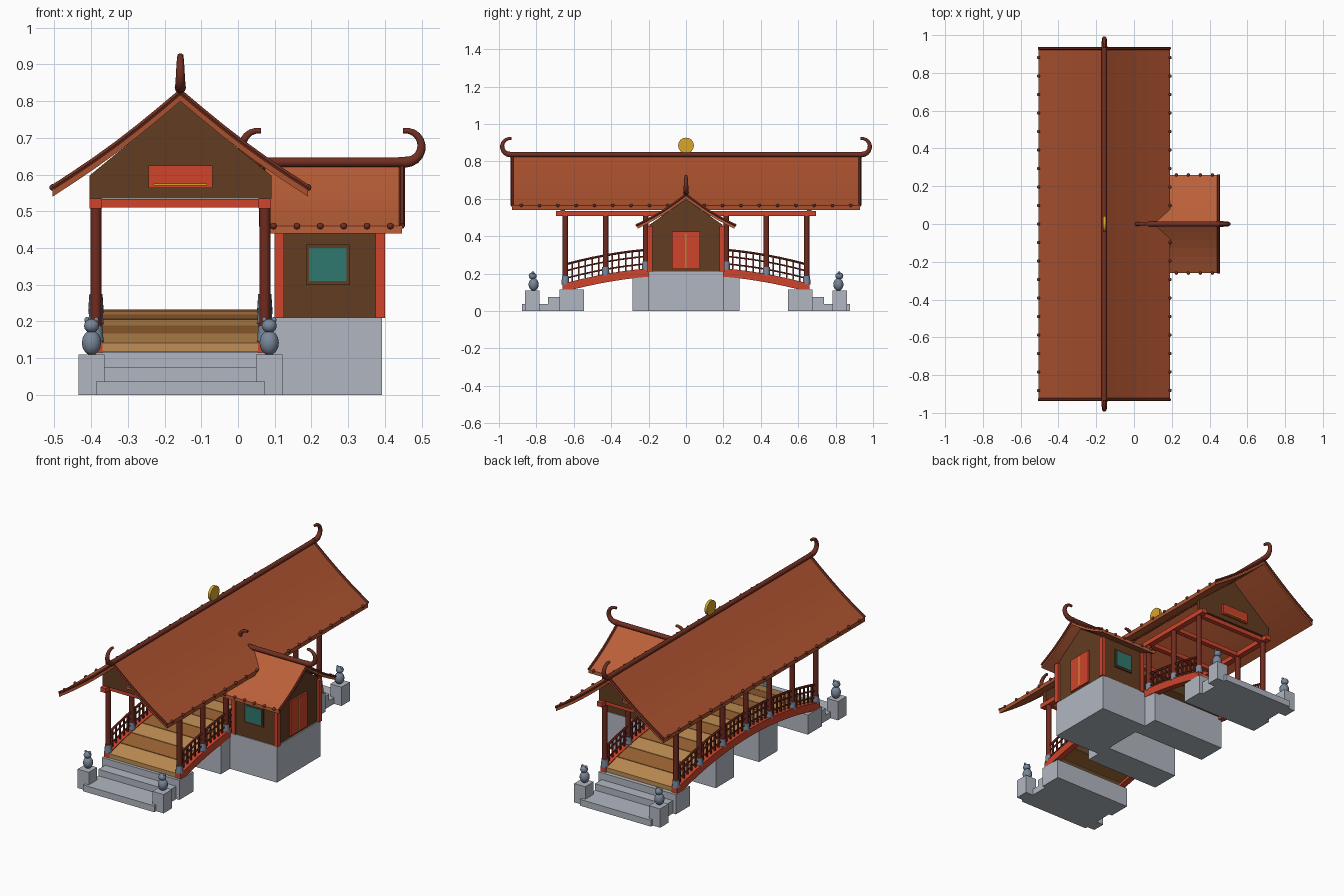
import bpy, bmesh, math
from mathutils import Vector

if "Cube" in bpy.data.objects:
    bpy.data.objects.remove(bpy.data.objects["Cube"])

CX = -0.157   # bridge centre line


def mat(name, r, g, b):
    m = bpy.data.materials.new(name)
    m.diffuse_color = [(c / 255) ** 2.2 for c in (r, g, b)] + [1]
    m.use_nodes = True
    m.node_tree.nodes["Principled BSDF"].inputs["Base Color"].default_value = m.diffuse_color
    return m


TILE = mat("roof_tile", 168, 82, 50)
TILE2 = mat("porch_tile", 186, 96, 60)
DARK = mat("ridge_tile", 112, 50, 38)
RED = mat("red_paint", 205, 70, 48)
POST = mat("post_wood", 112, 46, 36)
BROWN = mat("wall_wood", 98, 62, 38)
PLANK = [mat("plank_light", 190, 140, 84), mat("plank_dark", 155, 100, 54)]
GOLD = mat("gold", 215, 165, 45)
TEAL = mat("window_glass", 50, 120, 110)
STONE = mat("stone", 176, 182, 192)
CARVED = mat("carved_stone", 120, 134, 152)


def finish(name, bm, m, smooth=False):
    bmesh.ops.recalc_face_normals(bm, faces=bm.faces)
    me = bpy.data.meshes.new(name)
    bm.to_mesh(me)
    bm.free()
    o = bpy.data.objects.new(name, me)
    bpy.context.collection.objects.link(o)
    me.materials.append(m)
    if smooth:
        bpy.ops.object.select_all(action='DESELECT')
        o.select_set(True)
        bpy.context.view_layer.objects.active = o
        bpy.ops.object.shade_smooth_by_angle(angle=math.radians(40))
    return o


def box(name, x0, x1, y0, y1, z0, z1, m):
    bm = bmesh.new()
    bmesh.ops.create_cube(bm, size=1)
    for v in bm.verts:
        v.co = ((x0 + x1) / 2 + v.co.x * (x1 - x0), (y0 + y1) / 2 + v.co.y * (y1 - y0),
                (z0 + z1) / 2 + v.co.z * (z1 - z0))
    return finish(name, bm, m)


def prism(name, pts, axis, a, b, m):
    """Extrude a (horizontal, z) outline along x or y."""
    bm = bmesh.new()
    place = (lambda p, t: (t, p[0], p[1])) if axis == 'x' else (lambda p, t: (p[0], t, p[1]))
    A = [bm.verts.new(place(p, a)) for p in pts]
    B = [bm.verts.new(place(p, b)) for p in pts]
    bm.faces.new(A)
    bm.faces.new(B)
    for i in range(len(pts)):
        j = (i + 1) % len(pts)
        bm.faces.new((A[i], A[j], B[j], B[i]))
    return finish(name, bm, m)


def tube(name, path, r, m, n=8, radii=None):
    """Round bar swept along a path in a vertical plane."""
    bm = bmesh.new()
    P = [Vector(p) for p in path]
    ends = P[-1] - P[0]
    side = Vector((0, 1, 0)) if abs(ends.x) > abs(ends.y) else Vector((1, 0, 0))
    rings = []
    for i, p in enumerate(P):
        t = (P[min(i + 1, len(P) - 1)] - P[max(i - 1, 0)]).normalized()
        u = t.cross(side).normalized()
        rad = radii[i] if radii else r
        rings.append([bm.verts.new(p + rad * (math.cos(k * math.tau / n) * side + math.sin(k * math.tau / n) * u))
                      for k in range(n)])
    for A, B in zip(rings, rings[1:]):
        for k in range(n):
            bm.faces.new((A[k], A[(k + 1) % n], B[(k + 1) % n], B[k]))
    bm.faces.new(rings[0])
    bm.faces.new(rings[-1])
    return finish(name, bm, m, True)


def ball(name, c, s, m):
    bm = bmesh.new()
    bmesh.ops.create_uvsphere(bm, u_segments=14, v_segments=8, radius=1)
    for v in bm.verts:
        v.co = Vector(c) + Vector((v.co.x * s[0], v.co.y * s[1], v.co.z * s[2]))
    return finish(name, bm, m, True)


def slope(half, top, eave, sag, n=6):
    return [(half * i / n, top + (eave - top) * i / n - sag * math.sin(math.pi * i / n)) for i in range(n + 1)]


def roof(name, prof, c, thick, axis, a, b, step, m):
    """Curved gable roof with verge bars, eave tile ends, ridge and curled finials."""
    top = [(c - h, z) for h, z in reversed(prof)] + [(c + h, z) for h, z in prof[1:]]
    prism(name, top + [(h, z - thick) for h, z in reversed(top)], axis, a, b, m)
    pl = (lambda h, t, z: (t, h, z)) if axis == 'x' else (lambda h, t, z: (h, t, z))
    half, ez = prof[-1]
    for t in (a, b):
        for s in (-1, 1):
            tube(name + "_verge", [pl(c + s * h, t, z) for h, z in prof], 0.008, DARK, 6)
    n = round((b - a) / step)
    for i in range(n):
        t = a + (i + 0.5) * (b - a) / n
        for s in (-1, 1):
            ball(name + "_tile_end", pl(c + s * half, t, ez), (0.009, 0.009, 0.009), DARK)
    # ridge bar with a hook rising at each end
    rz, R = prof[0][1] + 0.012, 0.043
    tube(name + "_ridge", [pl(c, a, rz), pl(c, b, rz)], 0.014, DARK, 10)
    for t, s in ((a, -1), (b, 1)):
        path, rad = [pl(c, t - s * 0.01, rz)], [0.015]
        for k in range(11):
            an = math.radians(-90 + 19 * k)
            path.append(pl(c, t + s * (0.01 + R * math.cos(an)), rz + R + R * math.sin(an)))
            rad.append(0.0155 - 0.0008 * k)
        P0, P1 = Vector(path[0]), Vector(path[7])
        tube(name + "_curl", path, 0, DARK, 10, rad)


# roofs
roof("main_roof", slope(0.348, 0.825, 0.565, 0.011), CX, 0.025, 'y', -0.93, 0.93, 0.1, TILE)
roof("porch_roof", slope(0.26, 0.622, 0.46, 0.011), 0, 0.02, 'x', 0.065, 0.447, 0.06, TILE2)

# gold disc on the ridge
tube("ridge_disc", [(CX - 0.008, 0, 0.885), (CX + 0.008, 0, 0.885)], 0.042, GOLD, 32)

# bridge posts, stone feet, beams
deck = lambda y: 0.237 - 0.21 * y * y
PY = [-0.645 + 0.215 * i for i in range(7)]
for s in (-1, 1):
    x = CX + s * 0.23
    for y in PY:
        z = deck(y)
        bm = bmesh.new()
        bmesh.ops.create_cone(bm, cap_ends=True, segments=12, radius1=0.015, radius2=0.015, depth=0.52 - z)
        bmesh.ops.translate(bm, verts=bm.verts, vec=(x, y, (0.52 + z) / 2))
        finish("bridge_post", bm, POST, True)
        bm = bmesh.new()
        bmesh.ops.create_cone(bm, cap_ends=True, segments=12, radius1=0.021, radius2=0.018, depth=0.045)
        bmesh.ops.translate(bm, verts=bm.verts, vec=(x, y, z + 0.015))
        finish("post_foot", bm, CARVED, True)
    box("long_beam", x - 0.017, x + 0.017, -0.695, 0.695, 0.508, 0.535, RED)
    # arched stringer
    ys = [-0.66 + 1.32 * i / 20 for i in range(21)]
    prism("stringer", [(y, deck(y)) for y in ys] + [(y, deck(y) - 0.045) for y in reversed(ys)],
          'x', x - 0.018, x + 0.018, RED)
    # railing
    for h, r in ((0.1, 0.007), (0.065, 0.005), (0.025, 0.005)):
        tube("rail", [(x, y, deck(y) + h) for y in [-0.645 + 1.29 * i / 18 for i in range(19)]], r, POST, 6)
    for a in PY[:-1]:
        for k in range(1, 6):
            y = a + 0.215 * k / 6
            box("baluster", x - 0.004, x + 0.004, y - 0.004, y + 0.004, deck(y), deck(y) + 0.1, POST)
for y in PY:
    box("tie_beam", CX - 0.247, CX + 0.247, y - 0.014, y + 0.014, 0.51, 0.534, RED)

# deck planks
N = 13
for i in range(N):
    y0, y1 = -0.66 + 1.32 * i / N, -0.66 + 1.32 * (i + 1) / N - 0.004
    a, b = deck(y0) - 0.004, deck(y1) - 0.004
    prism("deck_plank", [(y0, a), (y1, b), (y1, b - 0.025), (y0, a - 0.025)], 'x', CX - 0.213, CX + 0.213, PLANK[i % 2])

for s in (-1, 1):
    def sbox(name, x0, x1, y0, y1, z0, z1, m):
        box(name, x0, x1, min(s * y0, s * y1), max(s * y0, s * y1), z0, z1, m)
    # gable with sign
    g = s * 0.66
    prism("gable", [(CX - 0.248, 0.535), (CX + 0.248, 0.535), (CX + 0.248, 0.597), (CX, 0.8), (CX - 0.248, 0.597)],
          'y', g - 0.012, g + 0.012, BROWN)
    sbox("sign_board", CX - 0.087, CX + 0.087, 0.665, 0.685, 0.563, 0.625, RED)
    sbox("sign_trim", CX - 0.073, CX + 0.073, 0.68, 0.69, 0.571, 0.576, GOLD)
    # abutment, steps, piers
    sbox("abutment", CX - 0.25, CX + 0.25, 0.545, 0.675, 0, 0.115, STONE)
    sbox("middle_step", CX - 0.23, CX + 0.23, 0.675, 0.737, 0, 0.075, STONE)
    sbox("low_step", CX - 0.23, CX + 0.23, 0.737, 0.877, 0, 0.037, STONE)
    sbox("pier", CX - 0.235, CX + 0.245, 0.115, 0.285, 0, 0.19, STONE)
    # guardian statues on pedestals
    for q in (-1, 1):
        x = CX + q * 0.242
        sbox("pedestal", x - 0.036, x + 0.036, 0.783, 0.86, 0, 0.11, STONE)
        ball("statue_body", (x, s * 0.815, 0.142), (0.027, 0.027, 0.034), CARVED)
        ball("statue_head", (x, s * 0.82, 0.188), (0.021, 0.021, 0.019), CARVED)
        for e in (-1, 1):
            ball("statue_ear", (x + e * 0.013, s * 0.818, 0.204), (0.007, 0.007, 0.008), CARVED)
    # side-room window and corner posts
    sbox("window_frame", 0.185, 0.305, 0.18, 0.203, 0.3, 0.41, BROWN)
    sbox("window_pane", 0.194, 0.296, 0.19, 0.206, 0.31, 0.4, TEAL)
    for x in (0.375, 0.1):
        sbox("corner_post", x, x + 0.025, 0.178, 0.205, 0.21, 0.455, RED)

# side room
box("room_base", 0.085, 0.392, -0.2, 0.2, 0, 0.211, STONE)
prism("room_walls", [(-0.195, 0.21), (0.195, 0.21), (0.195, 0.462), (0, 0.597), (-0.195, 0.462)],
      'x', 0.1, 0.385, BROWN)
box("door", 0.38, 0.395, -0.076, 0.076, 0.225, 0.425, RED)
box("door_seam", 0.39, 0.398, -0.004, 0.004, 0.23, 0.415, GOLD)
